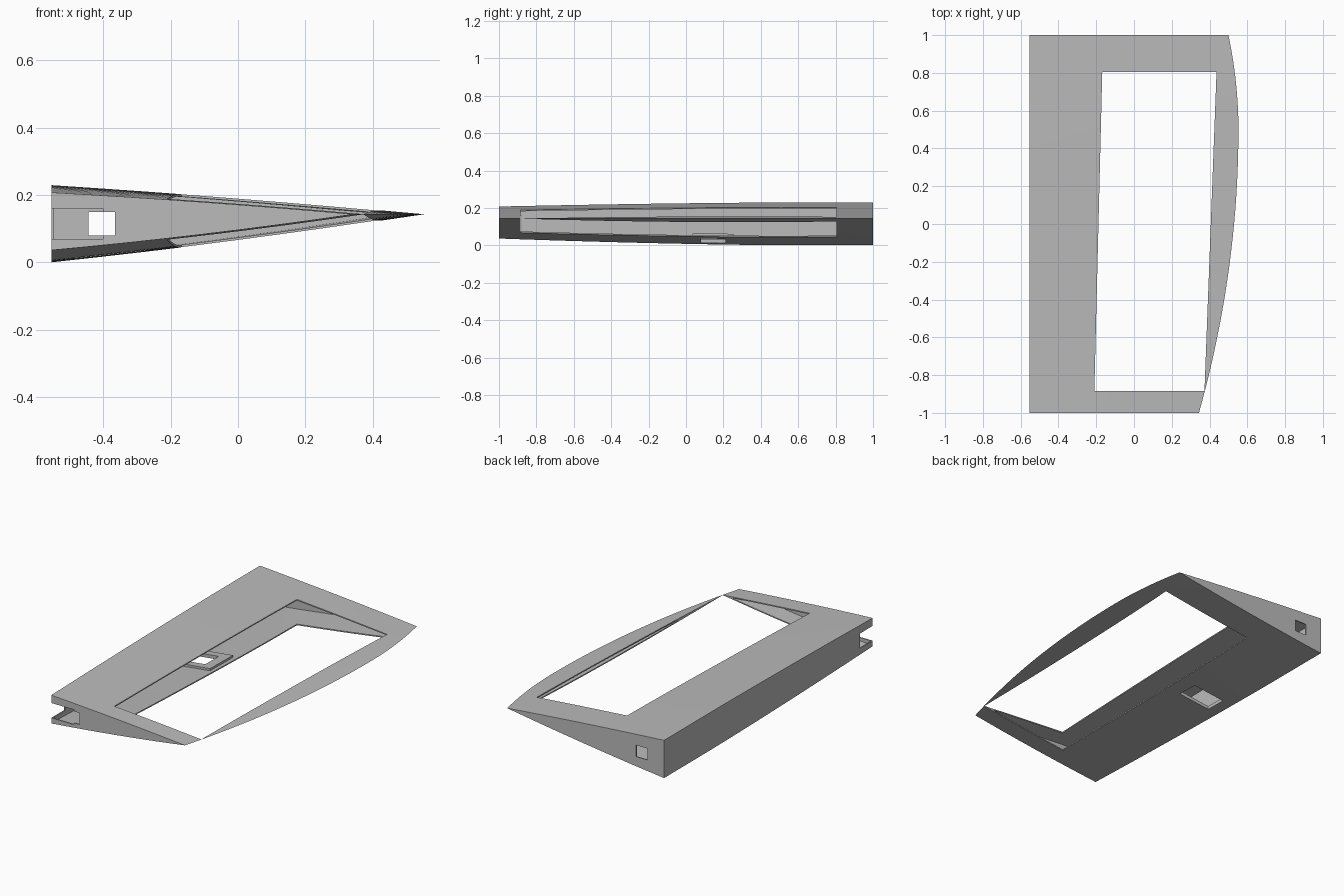
import bpy, bmesh

scene_cube = bpy.data.objects.get("Cube")
if scene_cube:
    bpy.data.objects.remove(scene_cube, do_unlink=True)

LEAD, MID, SKIN = -0.553, 0.143, 0.007

grey = bpy.data.materials.new("plain_grey")
grey.use_nodes = True
grey.diffuse_color = (0.5, 0.5, 0.5, 1)
grey.node_tree.nodes["Principled BSDF"].inputs["Base Color"].default_value = (0.5, 0.5, 0.5, 1)


def tip_x(y):
    """Curved trailing edge."""
    if y < 0.5:
        return 0.553 - 0.209 * ((0.5 - y) / 1.5) ** 2
    return 0.553 - 0.053 * ((y - 0.5) / 0.5) ** 2


def half_height(x, y):
    """Half thickness of the wedge at a point."""
    u = (x - LEAD) / (tip_x(y) - LEAD)
    root = 0.115 - 0.029 * max(0, (0.6 - y) / 1.6) ** 1.6
    return root * (1 - u) + 0.02 * u * (1 - u)


def loft(name, rings):
    """Skin a row of equal cross-sections and cap both ends."""
    bm = bmesh.new()
    rows = [[bm.verts.new(p) for p in ring] for ring in rings]
    n = len(rows[0])
    for a, b in zip(rows, rows[1:]):
        for i in range(n):
            j = (i + 1) % n
            bm.faces.new((a[i], a[j], b[j], b[i]))
    bm.faces.new(rows[0])
    bm.faces.new(rows[-1])
    bmesh.ops.recalc_face_normals(bm, faces=bm.faces)
    mesh = bpy.data.meshes.new(name)
    bm.to_mesh(mesh)
    bm.free()
    mesh.materials.append(grey)
    ob = bpy.data.objects.new(name, mesh)
    bpy.context.collection.objects.link(ob)
    return ob


def wedge(name, inset, rows=28, cols=8):
    """Tapered body, or the cavity inside it when inset is above zero."""
    rings = []
    for r in range(rows + 1):
        y = (2 * r / rows - 1) * (1 - inset)
        start, end = LEAD + inset, tip_x(y)
        while inset and half_height(end, y) < inset + 0.0015:
            end -= 0.002
        xs = [start + (end - start) * c / cols for c in range(cols + 1)]
        upper = [(x, y, MID - 0.028 + 0.028 + half_height(x, y) - inset) for x in xs]
        lower = [(x, y, 2 * MID - z) for x, y, z in reversed(upper)]
        if not inset:
            lower = lower[1:]
        # the underside drops further than the top rises
        lower = [(x, y, MID - (MID - z + inset) * 1.24 + inset) for x, y, z in lower]
        upper = [(x, y, MID + (z + inset - MID) * 0.75 - inset) if not inset and c == cols else
                 (x, y, max(MID + (z + inset - MID) * 0.75 - inset, MID + 0.0005))
                 for c, (x, y, z) in enumerate(upper)]
        rings.append(upper + lower)
    return loft(name, rings)


def prism(name, plan, low, high):
    return loft(name, [[(x, y, z) for x, y in plan] for z in (low, high)])


def box(name, x0, x1, y0, y1, z0, z1):
    return prism(name, [(x0, y0), (x1, y0), (x1, y1), (x0, y1)], z0, z1)


def cut(ob, cutter):
    mod = ob.modifiers.new("cut", 'BOOLEAN')
    mod.operation, mod.solver, mod.object = 'DIFFERENCE', 'EXACT', cutter
    bpy.context.view_layer.objects.active = ob
    bpy.ops.object.modifier_apply(modifier=mod.name)


# Hollow tapered body
body = wedge("wedge_body", 0)
cutters = [
    wedge("cavity_cutter", SKIN),
    prism("window_cutter", [(-0.21, -0.885), (0.373, -0.885), (0.437, 0.805), (-0.168, 0.805)], -0.2, 0.5),
    box("corner_notch_cutter", -0.7, -0.4, -1.1, -0.88, 0.07, 0.16),
    box("end_hole_cutter", -0.443, -0.365, -1.2, 1.2, 0.08, 0.15),
    box("floor_hole_cutter", -0.486, -0.276, 0.08, 0.21, -0.1, 0.1),
]
for cutter in cutters:
    cut(body, cutter)

# Raised rim around the floor opening
def floor_z(x, y):
    return MID - half_height(x, y) * 1.24

rim = loft("floor_hole_rim", [
    [(x, y, floor_z(x, y) + lift) for x, lift in ((-0.53, 0.003), (-0.212, 0.003), (-0.212, 0.02), (-0.53, 0.02))]
    for y in (0.035, 0.255)])
cut(rim, cutters[-1])

for cutter in cutters:
    bpy.data.objects.remove(cutter, do_unlink=True)

# Smooth skins with crisp edges
for ob in (body, rim):
    bpy.ops.object.select_all(action='DESELECT')
    ob.select_set(True)
    bpy.context.view_layer.objects.active = ob
    bpy.ops.object.shade_smooth_by_angle(angle=0.35)
